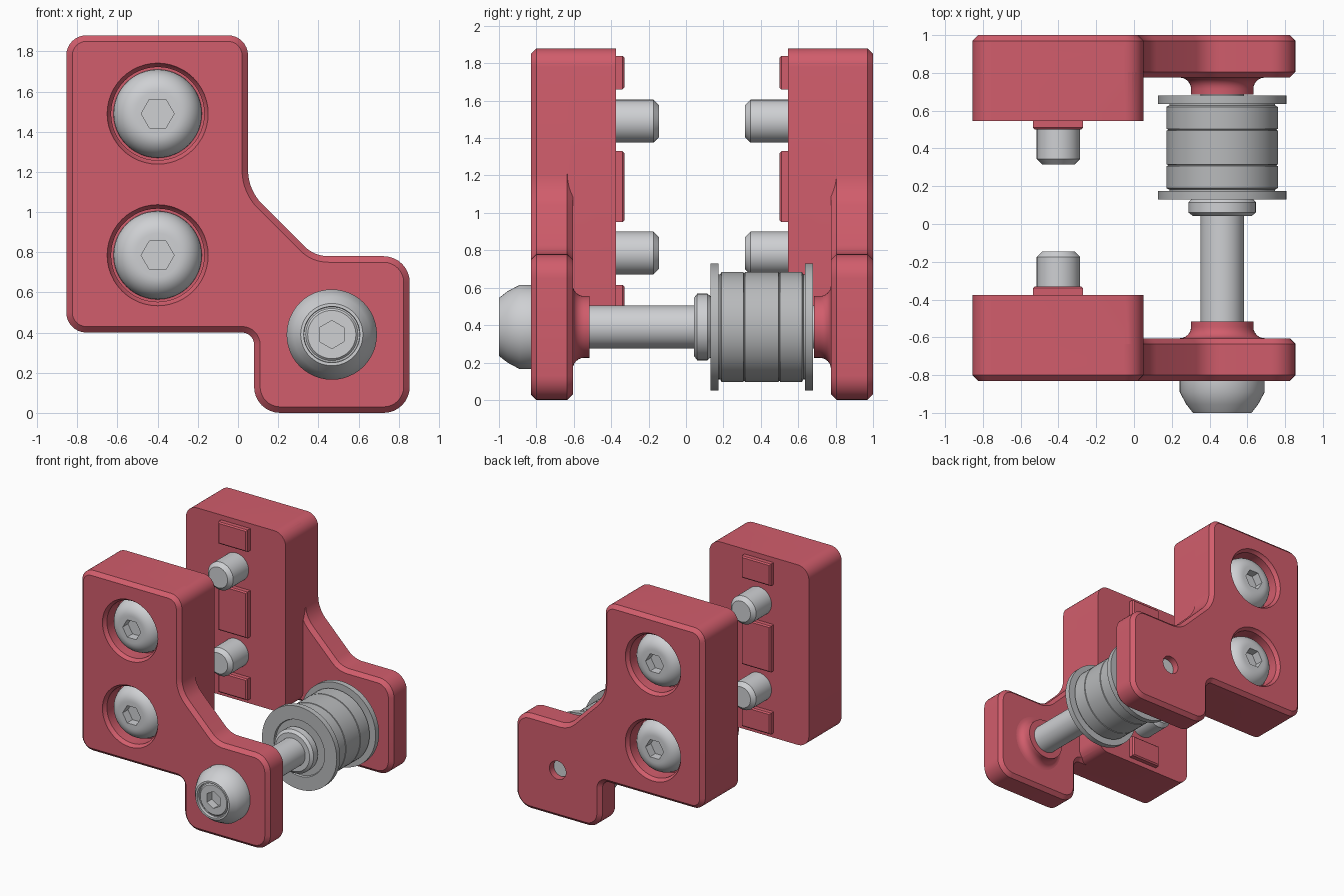
import bpy, bmesh
from math import cos, sin, tan, pi
from mathutils import Vector

cube = bpy.data.objects.get("Cube")
if cube:
    bpy.data.objects.remove(cube)


def material(name, rgb):
    m = bpy.data.materials.new(name)
    m.use_nodes = True
    m.diffuse_color = (*rgb, 1)
    m.node_tree.nodes["Principled BSDF"].inputs["Base Color"].default_value = (*rgb, 1)
    return m


RED = material("coral red", (0.64, 0.11, 0.15))
STEEL = material("light steel", (0.62, 0.63, 0.65))
GREY = material("pulley grey", (0.48, 0.49, 0.50))


def activate(ob):
    bpy.ops.object.select_all(action='DESELECT')
    ob.select_set(True)
    bpy.context.view_layer.objects.active = ob


def smooth(ob):
    activate(ob)
    bpy.ops.object.shade_smooth_by_angle(angle=pi / 6)


def loft(name, rings, mat):
    """Skin equal-length rings of points and cap both ends."""
    bm = bmesh.new()
    loops = [[bm.verts.new(p) for p in ring] for ring in rings]
    n = len(loops[0])
    for a, b in zip(loops, loops[1:]):
        for i in range(n):
            j = (i + 1) % n
            bm.faces.new((a[i], a[j], b[j], b[i]))
    bm.faces.new(loops[0])
    bm.faces.new(loops[-1])
    bmesh.ops.recalc_face_normals(bm, faces=bm.faces)
    me = bpy.data.meshes.new(name)
    bm.to_mesh(me)
    bm.free()
    me.materials.append(mat)
    ob = bpy.data.objects.new(name, me)
    bpy.context.collection.objects.link(ob)
    return ob


def lathe(name, profile, x, z, mat, y0=0, s=1, sides=48, turn=0):
    """Revolve (radius, depth) points about an axis along y."""
    angles = [turn + 2 * pi * i / sides for i in range(sides)]
    rings = [[(x + r * cos(a), y0 + s * d, z + r * sin(a)) for a in angles]
             for r, d in profile]
    ob = loft(name, rings, mat)
    smooth(ob)
    return ob


def combine(ob, other, operation):
    mod = ob.modifiers.new("cut", 'BOOLEAN')
    mod.operation = operation
    mod.solver = 'EXACT'
    mod.object = other
    activate(ob)
    bpy.ops.object.modifier_apply(modifier=mod.name)
    bpy.data.objects.remove(other)


def outline(corners, y, inset=0, steps=8):
    """Counterclockwise (x, z, radius) corners, rounded and inset."""
    pts = []
    n = len(corners)
    for i in range(n):
        p, q, c = (Vector(corners[k][:2]) for k in (i, i - 1, (i + 1) % n))
        u, v = (p - q).normalized(), (c - p).normalized()
        cross = u.x * v.y - u.y * v.x
        turn = 1 if cross > 0 else -1
        n1, n2 = Vector((-u.y, u.x)), Vector((-v.y, v.x))
        p = p + (n1 + n2) * inset / (1 + n1.dot(n2))
        r = corners[i][2] - turn * inset
        angle = u.angle(v)
        centre = p - u * r * tan(angle / 2) + n1 * r * turn
        for k in range(steps + 1):
            t = angle * k / steps
            o = -n1 * turn * cos(t) + u * sin(t)
            pts.append((centre.x + r * o.x, y, centre.y + r * o.y))
    return pts


# Bracket outlines
BLOCK = [(-0.855, 0.4, 0.1), (0.05, 0.4, 0.1), (0.05, 1.88, 0.1), (-0.855, 1.88, 0.1)]
PLATE = [(-0.855, 0.4, 0.1), (0.08, 0.4, 0.06), (0.08, 0, 0.13), (0.855, 0, 0.13),
         (0.855, 0.78, 0.13), (0.38, 0.78, 0.17), (0.05, 1.11, 0.24),
         (0.05, 1.88, 0.1), (-0.855, 1.88, 0.1)]
SCREW_X, SCREW_Z = -0.4, (1.49, 0.785)
AXLE = (0.467, 0.39)
BEVEL = 0.03


def tab(name, z0, z1, y0, s):
    x0, x1 = -0.535, -0.27
    rings = []
    for d, i in ((0.42, 0), (0.49, 0), (0.5, 0.01)):
        rings.append([(x, y0 + s * d, z) for x, z in (
            (x0 + i, z0 + i), (x1 - i, z0 + i), (x1 - i, z1 - i), (x0 + i, z1 - i))])
    loft(name, rings, RED)


def bracket(side, y0, s):
    # Thin plate with bevelled rims, joined to the thick mounting block
    layers = ((0, BEVEL), (BEVEL, 0), (0.195, 0), (0.225, BEVEL))
    body = loft(side + "_bracket", [outline(PLATE, y0 + s * d, i) for d, i in layers], RED)
    block = loft("block", [outline(BLOCK, y0 + s * d) for d in (0.1, 0.455)], RED)
    combine(body, block, 'UNION')
    # Counterbores for the screw heads
    for z in SCREW_Z:
        bore = [(0.258, -0.02), (0.248, 0.012), (0.232, 0.03), (0.232, 0.15)]
        combine(body, lathe("bore", bore, SCREW_X, z, RED, y0, s), 'DIFFERENCE')
    if side == "back":
        hole = [(0.075, -0.05), (0.075, 0.13)]
        combine(body, lathe("hole", hole, *AXLE, RED, y0, s, 32), 'DIFFERENCE')
    smooth(body)

    # Flared boss around the axle
    flare = [(0.225 - 0.06 * sin(t), 0.285 - 0.06 * cos(t))
             for t in (k * pi / 12 for k in range(7))]
    lathe(side + "_boss", [(0.225, 0.2)] + flare + [(0.165, 0.315)], *AXLE, RED, y0, s)

    # Locating tabs on the inner face
    for label, z0, z1 in (("upper", 1.66, 1.84), ("middle", 0.95, 1.33), ("lower", 0.44, 0.615)):
        tab(f"{side}_{label}_tab", z0, z1, y0, s)

    # Domed screws with hex sockets
    dome = [(0.11 + 0.11 * sin(t), 0.145 - 0.125 * cos(t))
            for t in (k * pi / 20 for k in range(11))]
    shaft = [(0.22, 0.15), (0.115, 0.15), (0.115, 0.655), (0.085, 0.685)]
    for label, z in zip(("upper", "lower"), SCREW_Z):
        screw = lathe(f"{side}_{label}_screw", dome + shaft, SCREW_X, z, STEEL, y0, s)
        socket = lathe("socket", [(0.082, -0.05), (0.082, 0.09)], SCREW_X, z, STEEL, y0, s, 6)
        combine(screw, socket, 'DIFFERENCE')
        smooth(screw)


bracket("front", -0.83, 1)
bracket("back", 1.0, -1)

# Axle with a stepped tip
lathe("axle", [(0.115, -0.84), (0.115, 0.85), (0.07, 0.85), (0.07, 0.95)], *AXLE, STEEL)

# Tapered axle head with a ring groove and hex socket
head = lathe("axle_head", [(0.12, -0.985), (0.13, -0.975), (0.138, -0.975), (0.14, -1.0),
                           (0.155, -1.0), (0.19, -0.955), (0.225, -0.89), (0.225, -0.825)],
             *AXLE, STEEL)
combine(head, lathe("socket", [(0.07, -1.05), (0.07, -0.92)], *AXLE, STEEL,
                    sides=6, turn=pi / 6), 'DIFFERENCE')
smooth(head)

# Spacer collar in front of the pulley
lathe("collar", [(0.155, 0.042), (0.178, 0.06), (0.178, 0.115), (0.16, 0.135)], *AXLE, STEEL)

# Flanged pulley with two shallow grooves
half = [(0.225, 0.145), (0.23, 0.13), (0.34, 0.13), (0.34, 0.175), (0.28, 0.175),
        (0.28, 0.182), (0.295, 0.19), (0.295, 0.307), (0.288, 0.309), (0.288, 0.313),
        (0.295, 0.315)]
lathe("pulley", half + [(r, 0.81 - d) for r, d in reversed(half)], *AXLE, GREY, sides=64)
